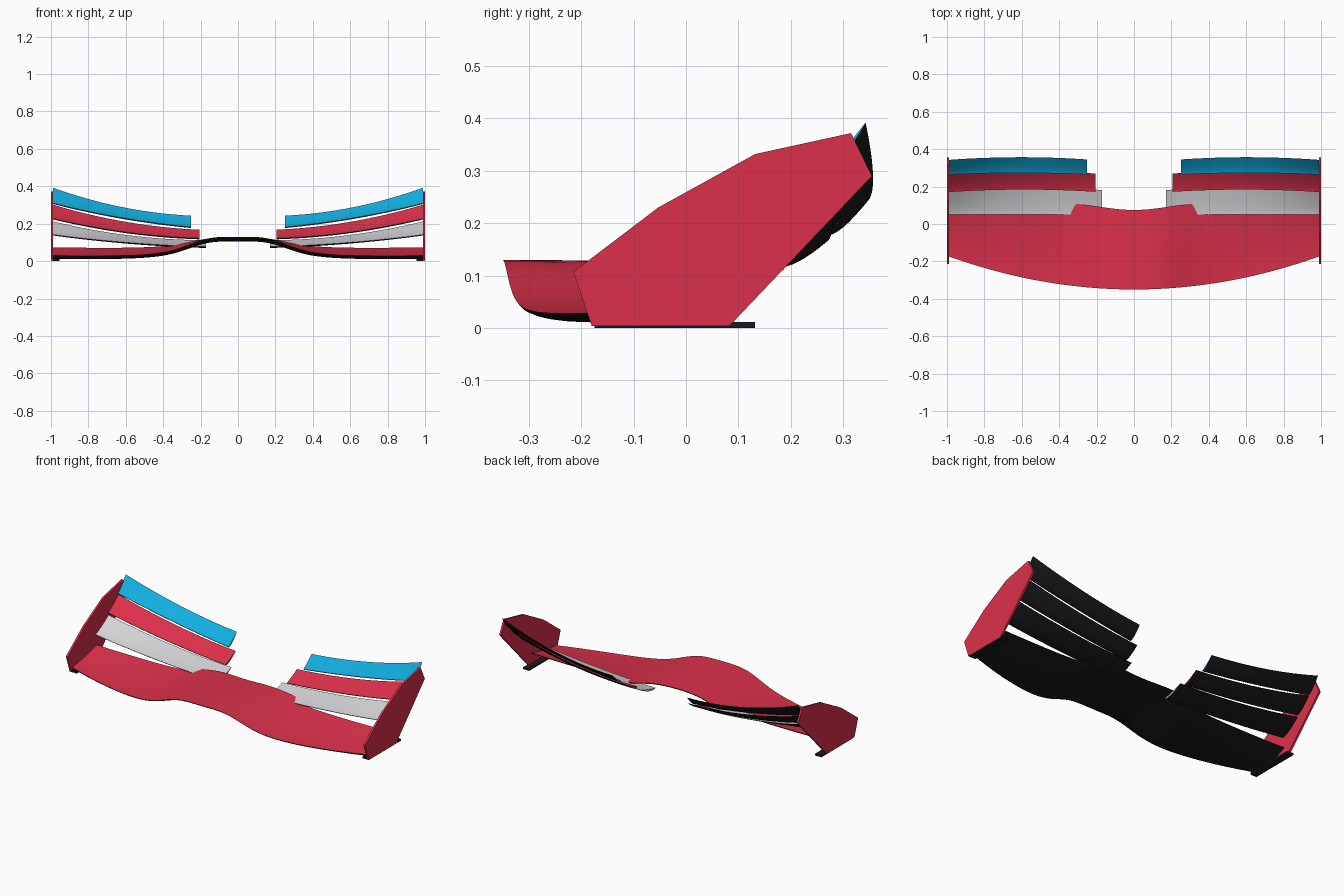
import bpy, bmesh, math

cube = bpy.data.objects.get("Cube")
if cube:
    bpy.data.objects.remove(cube, do_unlink=True)


def material(name, rgb):
    m = bpy.data.materials.new(name)
    m.use_nodes = True
    m.diffuse_color = (*rgb, 1)
    bsdf = next(n for n in m.node_tree.nodes if n.type == 'BSDF_PRINCIPLED')
    bsdf.inputs["Base Color"].default_value = (*rgb, 1)
    return m


RED = material("red", (0.71, 0.03, 0.07))
BLUE = material("sky blue", (0.006, 0.42, 0.74))
GREY = material("light grey", (0.66, 0.66, 0.68))
BLACK = material("carbon black", (0.011, 0.011, 0.013))


def finish(name, bm, mats, smooth=True):
    """Turn a half mesh into an object mirrored across the centre."""
    mesh = bpy.data.meshes.new(name)
    bm.to_mesh(mesh)
    bm.free()
    ob = bpy.data.objects.new(name, mesh)
    bpy.context.collection.objects.link(ob)
    for m in mats:
        mesh.materials.append(m)
    mirror = ob.modifiers.new("mirror", 'MIRROR')
    mirror.use_axis[0] = True
    mirror.use_mirror_merge = True
    if smooth:
        bpy.ops.object.select_all(action='DESELECT')
        ob.select_set(True)
        bpy.context.view_layer.objects.active = ob
        bpy.ops.object.shade_smooth_by_angle(angle=math.radians(35))
    return ob


def wing(name, xs, edges, thick, camber, mat, steps=14):
    """Loft an aerofoil along xs; edges(x) gives lead y, z and trail y, z."""
    bm = bmesh.new()
    ts = [(j / steps) ** 1.6 for j in range(steps + 1)]
    rings = []
    for x in xs:
        y0, z0, y1, z1 = edges(x)
        top, low = [], []
        for t in ts:
            y, z = y0 + (y1 - y0) * t, z0 + (z1 - z0) * t ** camber
            depth = thick * (2.6 * math.sqrt(t) * (1 - t) + 0.2 * t)
            top.append((x, y, z))
            low.append((x, y, z - depth))
        rings.append([bm.verts.new(p) for p in top + low[:0:-1]])
    n = len(rings[0])
    for a, b in zip(rings, rings[1:]):
        for j in range(n):
            k = (j + 1) % n
            face = bm.faces.new((a[j], b[j], b[k], a[k]))
            face.material_index = int(j >= steps)   # underside is black
    bm.faces.new(rings[-1][::-1])
    if xs[0] > 0:
        bm.faces.new(rings[0])
    return finish(name, bm, [mat, BLACK])


# Main plane with a raised middle and a stepped trailing edge
def main_edges(x):
    hump = 1 / (1 + (x / 0.29) ** 4)
    if x < 0.39:
        trail = 0.075 + 0.035 * math.sin(min(x / 0.37, 1) * math.pi / 2) ** 2
    else:
        trail = 0.063
    return (-0.35 + 0.18 * x * x, 0.025 + 0.105 * hump + 0.004 * x ** 4,
            trail, 0.068 + 0.057 * hump + 0.006 * x ** 4)


main_xs = [i * 0.385 / 14 for i in range(15)] + [0.4 + i * 0.59 / 14 for i in range(15)]
wing("main_plane", main_xs, main_edges, 0.022, 1.5, RED)


# Stacked flaps, each curved through inner, middle and outer stations
def flap(name, inner, mat, lead_y, lead_z, trail_y, trail_z):
    def through(v, x):
        a, b, c = inner, 0.6, 1.0
        return (v[0] * (x - b) * (x - c) / ((a - b) * (a - c))
                + v[1] * (x - a) * (x - c) / ((b - a) * (b - c))
                + v[2] * (x - a) * (x - b) / ((c - a) * (c - b)))

    def edges(x):
        return [through(v, x) for v in (lead_y, lead_z, trail_y, trail_z)]
    xs = [inner + (0.99 - inner) * i / 16 for i in range(17)]
    wing(name, xs, edges, 0.011, 1.25, mat, 10)


flap("lower_flap", 0.17, GREY, (0.05, 0.05, 0.05), (0.077, 0.1, 0.143),
     (0.182, 0.19, 0.175), (0.112, 0.14, 0.215))
flap("middle_flap", 0.205, RED, (0.172, 0.184, 0.17), (0.122, 0.155, 0.23),
     (0.27, 0.28, 0.268), (0.168, 0.21, 0.305))
flap("upper_flap", 0.25, BLUE, (0.265, 0.273, 0.264), (0.182, 0.228, 0.312),
     (0.345, 0.357, 0.342), (0.243, 0.285, 0.396))


# End plates and the skids beneath them
def slab(name, outline, x0, x1, mat):
    bm = bmesh.new()
    face = bm.faces.new([bm.verts.new((x0, y, z)) for y, z in outline])
    out = bmesh.ops.extrude_face_region(bm, geom=[face])
    moved = [v for v in out["geom"] if isinstance(v, bmesh.types.BMVert)]
    bmesh.ops.translate(bm, verts=moved, vec=(x1 - x0, 0, 0))
    bmesh.ops.recalc_face_normals(bm, faces=bm.faces)
    finish(name, bm, [mat], smooth=False)


slab("end_plates", [(-0.18, 0.004), (0.083, 0.004), (0.355, 0.29), (0.315, 0.372),
                    (0.132, 0.332), (-0.053, 0.23), (-0.215, 0.107)], 0.988, 1.0, RED)
slab("skids", [(-0.175, 0), (0.132, 0), (0.132, 0.011), (-0.175, 0.011)], 0.955, 0.997, BLACK)
